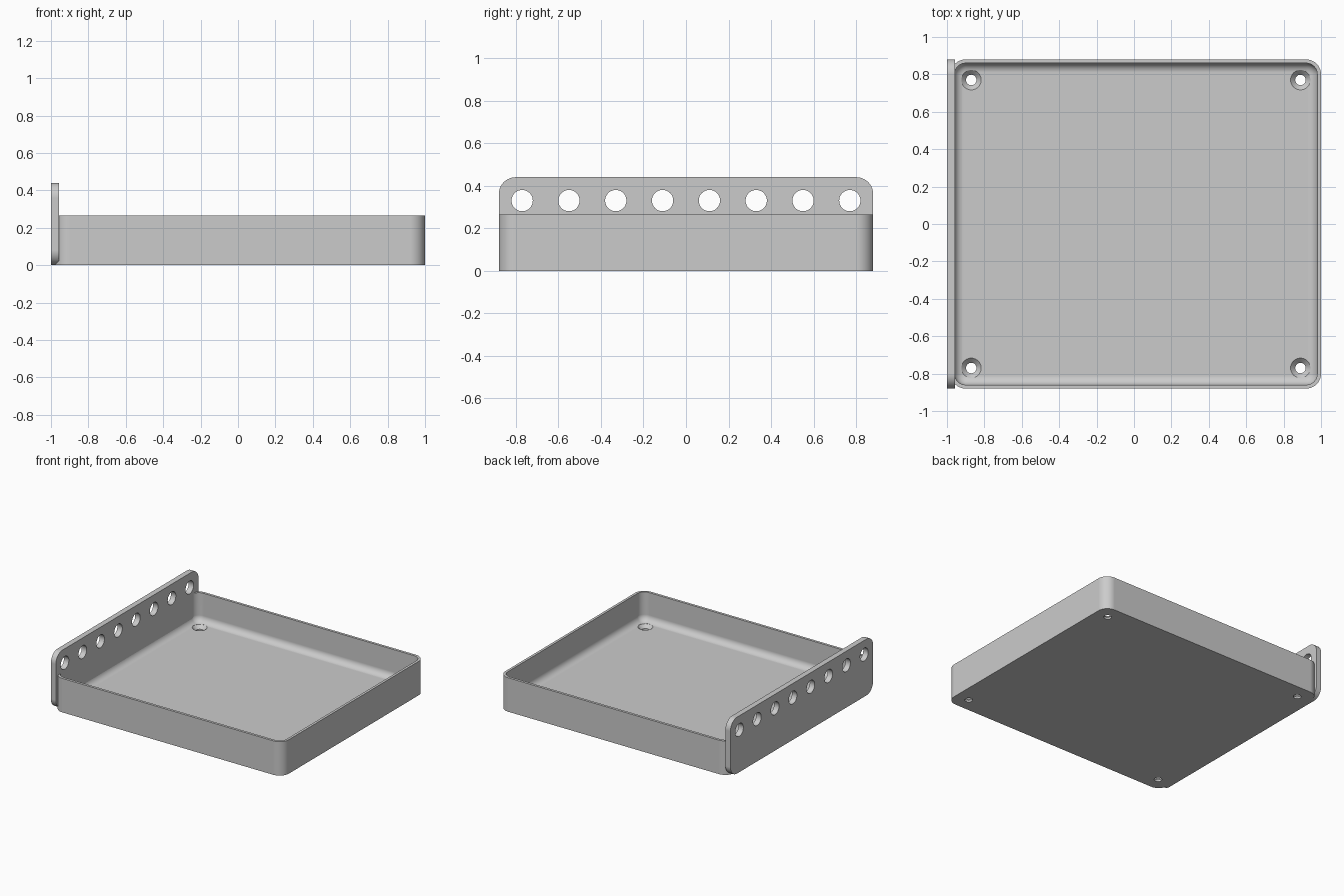
import bpy, bmesh
from math import sin, cos, pi, radians
from mathutils import Vector, Matrix

if "Cube" in bpy.data.objects:
    bpy.data.objects.remove(bpy.data.objects["Cube"], do_unlink=True)

grey = bpy.data.materials.new("plain grey")
grey.use_nodes = True
GREY = (0.6, 0.6, 0.6, 1)
grey.diffuse_color = GREY
grey.node_tree.nodes["Principled BSDF"].inputs["Base Color"].default_value = GREY

TURN_TO_X = Matrix(((0, 0, 1), (1, 0, 0), (0, 1, 0)))  # local x, y, z -> y, z, x


def rounded_rect(hx, hy, r, z, n=10):
    """Ring of points around a rectangle with rounded corners."""
    ring = []
    for q, (sx, sy) in enumerate(((1, 1), (-1, 1), (-1, -1), (1, -1))):
        for i in range(n + 1):
            a = pi / 2 * (q + i / n)
            ring.append(Vector((sx * (hx - r) + r * cos(a), sy * (hy - r) + r * sin(a), z)))
    return ring


def circle(r, z, n=40):
    return [Vector((r * cos(2 * pi * i / n), r * sin(2 * pi * i / n), z)) for i in range(n)]


def loft(bm, rings, centre, turn=Matrix.Identity(3)):
    """Join rings into a closed skin with a cap at each end."""
    loops = [[bm.verts.new(turn @ p + Vector(centre)) for p in ring] for ring in rings]
    for a, b in zip(loops, loops[1:]):
        for i in range(len(a)):
            j = (i + 1) % len(a)
            bm.faces.new((a[i], a[j], b[j], b[i]))
    bm.faces.new(loops[0][::-1])
    bm.faces.new(loops[-1])


def make_object(name, bm):
    bmesh.ops.recalc_face_normals(bm, faces=bm.faces)
    mesh = bpy.data.meshes.new(name)
    bm.to_mesh(mesh)
    bm.free()
    mesh.materials.append(grey)
    obj = bpy.data.objects.new(name, mesh)
    bpy.context.collection.objects.link(obj)
    return obj


def drill_and_smooth(obj, cutter):
    """Cut the holes, then smooth the curved faces only."""
    bpy.ops.object.select_all(action="DESELECT")
    bpy.context.view_layer.objects.active = obj
    obj.select_set(True)
    mod = obj.modifiers.new("holes", "BOOLEAN")
    mod.operation, mod.solver, mod.object = "DIFFERENCE", "EXACT", cutter
    bpy.ops.object.modifier_apply(modifier=mod.name)
    bpy.data.objects.remove(cutter, do_unlink=True)
    bpy.ops.object.shade_smooth_by_angle(angle=radians(30))
    weighted = obj.modifiers.new("even shading", "WEIGHTED_NORMAL")
    weighted.keep_sharp = True
    weighted.weight = 100


# Tray: outer wall, rim, inner wall, filleted floor
HX, HY, CORNER, HEIGHT = 0.99, 0.88, 0.08, 0.265
WALL, FLOOR, FILLET, MID_X = 0.02, 0.04, 0.05, 0.01
steps = [(0, 0), (0, HEIGHT), (WALL, HEIGHT)]
for k in range(9):
    a = pi / 2 * k / 8
    steps.append((WALL + FILLET * (1 - cos(a)), FLOOR + FILLET * (1 - sin(a))))
bm = bmesh.new()
loft(bm, [rounded_rect(HX - d, HY - d, CORNER - d, z) for d, z in steps], (MID_X, 0, 0))
tray = make_object("tray", bm)

# Countersunk screw holes near the tray corners
bm = bmesh.new()
for sx in (-1, 1):
    for sy in (-1, 1):
        profile = ((0.028, -0.05), (0.028, 0.014), (0.053, FLOOR), (0.053, 0.1))
        loft(bm, [circle(r, z) for r, z in profile],
             (MID_X + sx * (HX - 0.11), sy * (HY - 0.11), 0))
drill_and_smooth(tray, make_object("screw_hole_cutter", bm))

# Upright plate along the right side
PLATE_H, THICK = 0.44, 0.043
bm = bmesh.new()
loft(bm, [rounded_rect(HY, PLATE_H / 2, CORNER, x) for x in (0, THICK)],
     (-1, 0, PLATE_H / 2), TURN_TO_X)
plate = make_object("upright_plate", bm)

# Row of eight round holes in the plate
bm = bmesh.new()
for i in range(8):
    loft(bm, [circle(0.05, x) for x in (-0.05, 0.1)], (-1, (i - 3.5) * 0.22, 0.33), TURN_TO_X)
drill_and_smooth(plate, make_object("plate_hole_cutter", bm))
